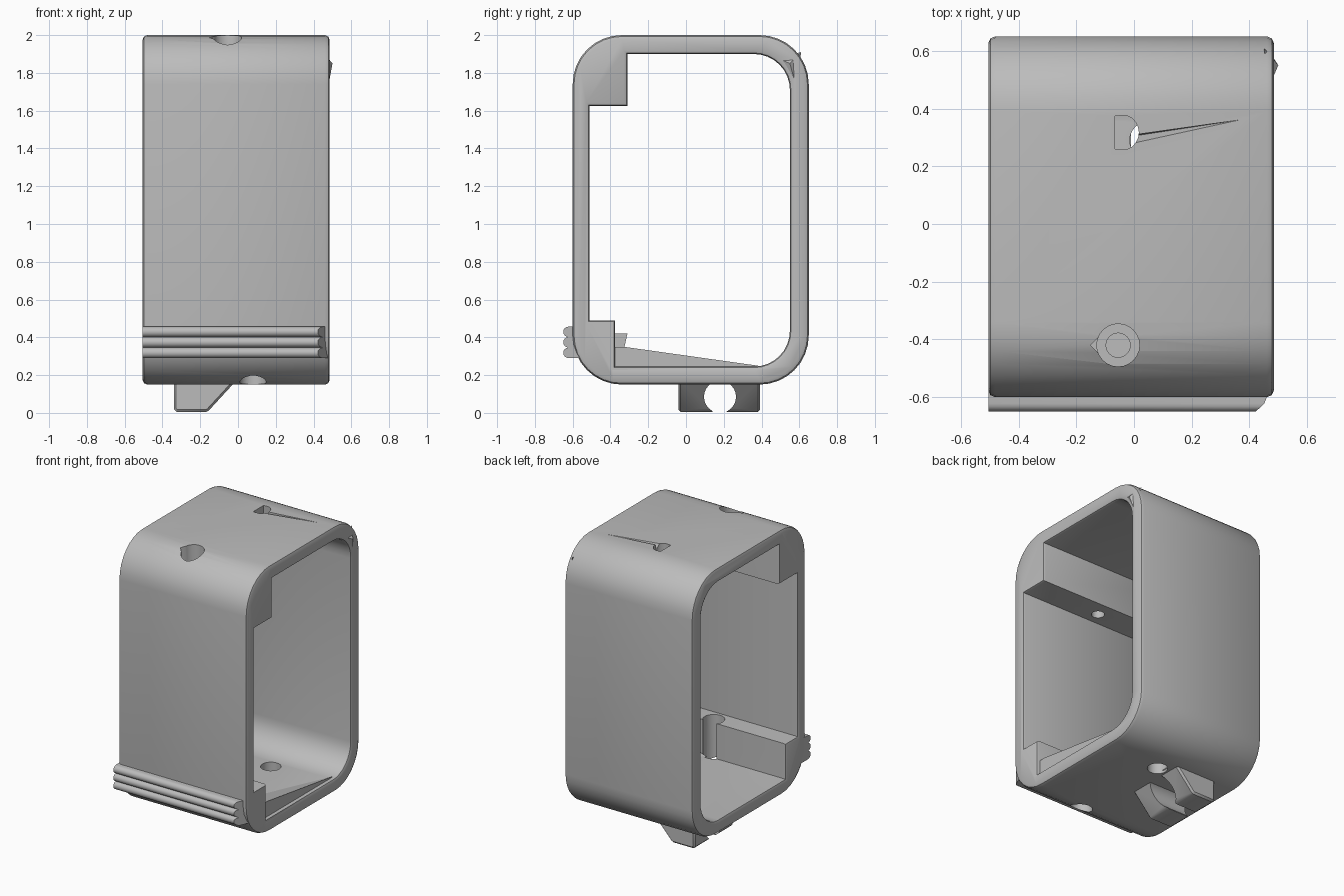
import bpy, bmesh, math
from mathutils import Vector

if "Cube" in bpy.data.objects:
    bpy.data.objects.remove(bpy.data.objects["Cube"], do_unlink=True)

grey = bpy.data.materials.new("plain_grey")
grey.use_nodes = True
GREY = (0.5, 0.5, 0.5, 1)
grey.diffuse_color = GREY
grey.node_tree.nodes["Principled BSDF"].inputs["Base Color"].default_value = GREY


def arc(cx, cy, r, start, end, n=8):
    angles = [math.radians(start + (end - start) * i / n) for i in range(n + 1)]
    return [(cx + r * math.cos(a), cy + r * math.sin(a)) for a in angles]


def circle(cx, cy, r, n=24):
    return arc(cx, cy, r, 0, 360, n)[:-1]


def inset(profile, d):
    """Move each edge of a counter-clockwise profile inwards by d."""
    pts = [Vector(p) for p in profile]
    out = []
    for i, p in enumerate(pts):
        u = (p - pts[i - 1]).normalized()
        v = (pts[(i + 1) % len(pts)] - p).normalized()
        a, b = Vector((-u.y, u.x)), Vector((-v.y, v.x))
        out.append(p + (a + b) * d / (1 + a.dot(b)))
    return out


def loft(name, profile, axis, stations):
    """Sweep a profile along an axis; stations are (position, inset)."""
    place = {"x": lambda a, b, t: (t, a, b),
             "y": lambda a, b, t: (a, t, b),
             "z": lambda a, b, t: (a, b, t)}[axis]
    bm = bmesh.new()
    rings = [[bm.verts.new(place(p[0], p[1], t)) for p in inset(profile, d)]
             for t, d in stations]
    n = len(profile)
    for r, s in zip(rings, rings[1:]):
        for i in range(n):
            j = (i + 1) % n
            bm.faces.new((r[i], r[j], s[j], s[i]))
    bm.faces.new(rings[0])
    bm.faces.new(rings[-1])
    return finish(name, bm)


def hull(name, points):
    bm = bmesh.new()
    for p in points:
        bm.verts.new(p)
    bmesh.ops.convex_hull(bm, input=bm.verts)
    return finish(name, bm)


def finish(name, bm):
    bmesh.ops.recalc_face_normals(bm, faces=bm.faces)
    mesh = bpy.data.meshes.new(name)
    bm.to_mesh(mesh)
    bm.free()
    mesh.materials.append(grey)
    ob = bpy.data.objects.new(name, mesh)
    bpy.context.collection.objects.link(ob)
    return ob


def cut(target, cutter):
    mod = target.modifiers.new("cut", "BOOLEAN")
    mod.operation, mod.solver, mod.object = "DIFFERENCE", "EXACT", cutter
    bpy.context.view_layer.objects.active = target
    bpy.ops.object.modifier_apply(modifier=mod.name)
    bpy.data.objects.remove(cutter, do_unlink=True)


X0, X1 = -0.505, 0.485
B = 0.024  # edge rounding
steps = [(0, B), (0.3 * B, 0.3 * B), (B, 0)]

# Rounded rectangular frame, open at both ends
R = 0.26
outer = (arc(-0.6 + R, 0.15 + R, R, 180, 270) + arc(0.65 - R, 0.15 + R, R, 270, 360)
         + arc(0.65 - R, 2 - R, R, 0, 90) + arc(-0.6 + R, 2 - R, R, 90, 180))
frame = loft("frame", outer, "x",
             [(X0 + t, d) for t, d in steps] + [(X1 - t, d) for t, d in reversed(steps)])

# Opening, leaving a solid bar at the top front and a ledge at the bottom front
r = 0.19
opening = ([(-0.51, 0.49), (-0.375, 0.49), (-0.375, 0.245)]
           + arc(0.55 - r, 0.245 + r, r, 270, 360) + arc(0.55 - r, 1.9 - r, r, 0, 90)
           + [(-0.31, 1.9), (-0.31, 1.625), (-0.51, 1.625)])
F = 0.018
flare = [(-0.01, -F), (0, -F), (0.3 * F, -0.3 * F), (F, 0)]
cut(frame, loft("opening_cutter", opening, "x",
                [(X0 + t, d) for t, d in flare] + [(X1 - t, d) for t, d in reversed(flare)]))

# Countersunk screw hole with a side notch through the top bar
cut(frame, loft("bore", circle(-0.055, -0.42, 0.042), "z", [(1.55, 0), (2.1, 0)]))
cut(frame, loft("countersink", circle(-0.055, -0.42, 0.074), "z", [(1.86, 0), (2.1, 0)]))
cut(frame, loft("notch", [(-0.15, -0.42), (-0.09, -0.48), (-0.09, -0.36)], "z",
                [(1.88, 0), (2.1, 0)]))

# D-shaped top hole and the shallow groove running from it
cut(frame, loft("top_hole", [(-0.065, 0.375), (-0.065, 0.26)]
                + arc(-0.045, 0.317, 0.062, -70, 70), "z", [(1.85, 0), (2.1, 0)]))
cut(frame, hull("groove", [(-0.05, 0.265, 2.01), (0.44, 0.372, 2.01), (0, 0.31, 2.01),
                           (0, 0.305, 1.95)]))

# Bottom holes
cut(frame, loft("ledge_hole", circle(0.08, -0.42, 0.07), "z", [(0.1, 0), (0.6, 0)]))
cut(frame, loft("floor_hole", circle(0.05, 0.29, 0.065), "z", [(0.1, 0), (0.35, 0)]))

# Three grip ribs with one chamfered end
ribs = []
for i in range(3):
    z = 0.318 + 0.0555 * i
    rib = loft("grip_rib_%d" % (i + 1),
               [(-0.54, z + 0.0278), (-0.622, z + 0.0278)]
               + arc(-0.622, z, 0.0278, 90, 270)[1:] + [(-0.54, z - 0.0278)],
               "x", [(X0, 0), (X1, 0)])
    for v in rib.data.vertices:
        if v.co.x > 0:
            v.co.x = min(X1, X1 + (v.co.y + 0.59) * 1.05)
    ribs.append(rib)

# Split clip underneath: slanted block with a round socket and slot
clip = loft("clip", [(-0.34, 0.17), (-0.34, 0.02), (-0.325, 0.005), (-0.17, 0.005),
                     (-0.155, 0.012), (-0.01, 0.17)], "y",
            [(-0.04, 0.012), (-0.028, 0), (0.38, 0), (0.392, 0.012)])
cut(clip, loft("socket", circle(0.18, 0.085, 0.085), "x", [(-0.5, 0), (0.2, 0)]))
cut(clip, loft("slot", [(0.14, -0.05), (0.215, -0.05), (0.215, 0.06), (0.14, 0.06)], "x",
               [(-0.5, 0), (0.2, 0)]))

# Sloping web on the floor and small nub on the rear top corner
web = hull("floor_web", [(0.46, -0.375, 0.35), (0.46, -0.33, 0.35), (0.46, 0.38, 0.25),
                         (0.46, -0.375, 0.23), (0.46, 0.38, 0.23), (0.1, -0.375, 0.24)])
tab = hull("ledge_tab", [(0.3, -0.38, 0.42), (0.3, -0.31, 0.42), (0.3, -0.33, 0.33),
                         (0.3, -0.38, 0.33), (0.2, -0.38, 0.38)])
nub = hull("corner_nub", [(0.45, 0.61, 1.91), (0.47, 0.48, 1.88), (0.48, 0.58, 1.74),
                          (0.5, 0.55, 1.85)])

for ob in [frame, clip] + ribs:
    bpy.ops.object.select_all(action="DESELECT")
    ob.select_set(True)
    bpy.context.view_layer.objects.active = ob
    bpy.ops.object.shade_smooth_by_angle(angle=math.radians(35))
